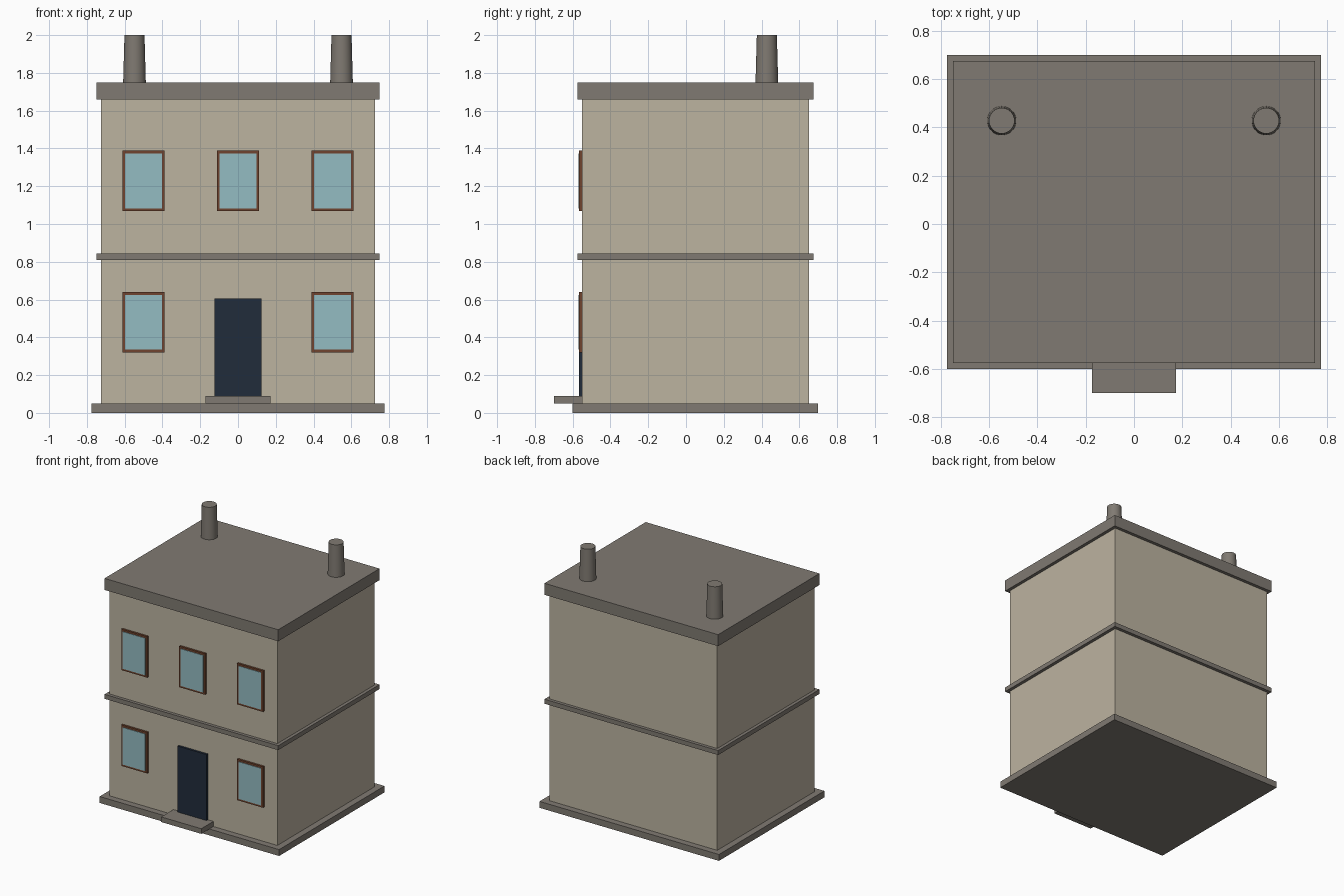
import bpy
import math

cube = bpy.data.objects.get("Cube")
if cube:
    bpy.data.objects.remove(cube, do_unlink=True)


def material(name, srgb):
    lin = [((c / 255 + 0.055) / 1.055) ** 2.4 for c in srgb] + [1.0]
    mat = bpy.data.materials.new(name)
    mat.use_nodes = True
    mat.diffuse_color = lin
    mat.node_tree.nodes["Principled BSDF"].inputs["Base Color"].default_value = lin
    return mat


plaster = material("plaster", (188, 179, 160))
stone = material("stone", (128, 122, 114))
wood = material("brown wood", (112, 68, 46))
glass = material("pale blue glass", (148, 188, 194))
paint = material("dark blue paint", (33, 44, 59))


def box(name, mat, x, y, z):
    """Box spanning the given (low, high) range on each axis."""
    bpy.ops.mesh.primitive_cube_add(size=1)
    ob = bpy.context.object
    ob.name = name
    for v in ob.data.vertices:
        v.co = [a[0] if c < 0 else a[1] for c, a in zip(v.co, (x, y, z))]
    ob.data.materials.append(mat)
    return ob


WALL = -0.55


def slab(name, mat, margin, z):
    """Storey-wide block that overhangs the walls by margin."""
    return box(name, mat, (-0.725 - margin, 0.725 + margin),
               (WALL - margin, 0.65 + margin), z)


# Main masses
slab("foundation", stone, 0.05, (0, 0.05))
slab("walls", plaster, 0, (0.05, 1.66))
slab("floor_band", stone, 0.025, (0.81, 0.845))
slab("roof_slab", stone, 0.025, (1.66, 1.75))

# Entrance
box("door_step", stone, (-0.173, 0.173), (-0.7, WALL), (0.05, 0.09))
box("door", paint, (-0.125, 0.125), (-0.567, WALL), (0.09, 0.605))


# Windows: a frame plate with a slightly proud pane
def window(name, x, z):
    for part, mat, w, h, front in (("frame", wood, 0.112, 0.16, -0.566),
                                   ("pane", glass, 0.097, 0.145, -0.57)):
        box(f"{name}_{part}", mat, (x - w, x + w), (front, WALL), (z - h, z + h))


for side, x in (("right", -0.5), ("middle", 0), ("left", 0.5)):
    window(f"upper_{side}_window", x, 1.228)
    if x:
        window(f"lower_{side}_window", x, 0.48)

# Tapered chimneys
for side, x in (("right", -0.548), ("left", 0.548)):
    bpy.ops.mesh.primitive_cone_add(vertices=32, radius1=0.06, radius2=0.053,
                                    depth=0.25, location=(x, 0.428, 1.875))
    chimney = bpy.context.object
    chimney.name = f"{side}_chimney"
    chimney.data.materials.append(stone)
    bpy.ops.object.shade_smooth_by_angle(angle=math.radians(30))
